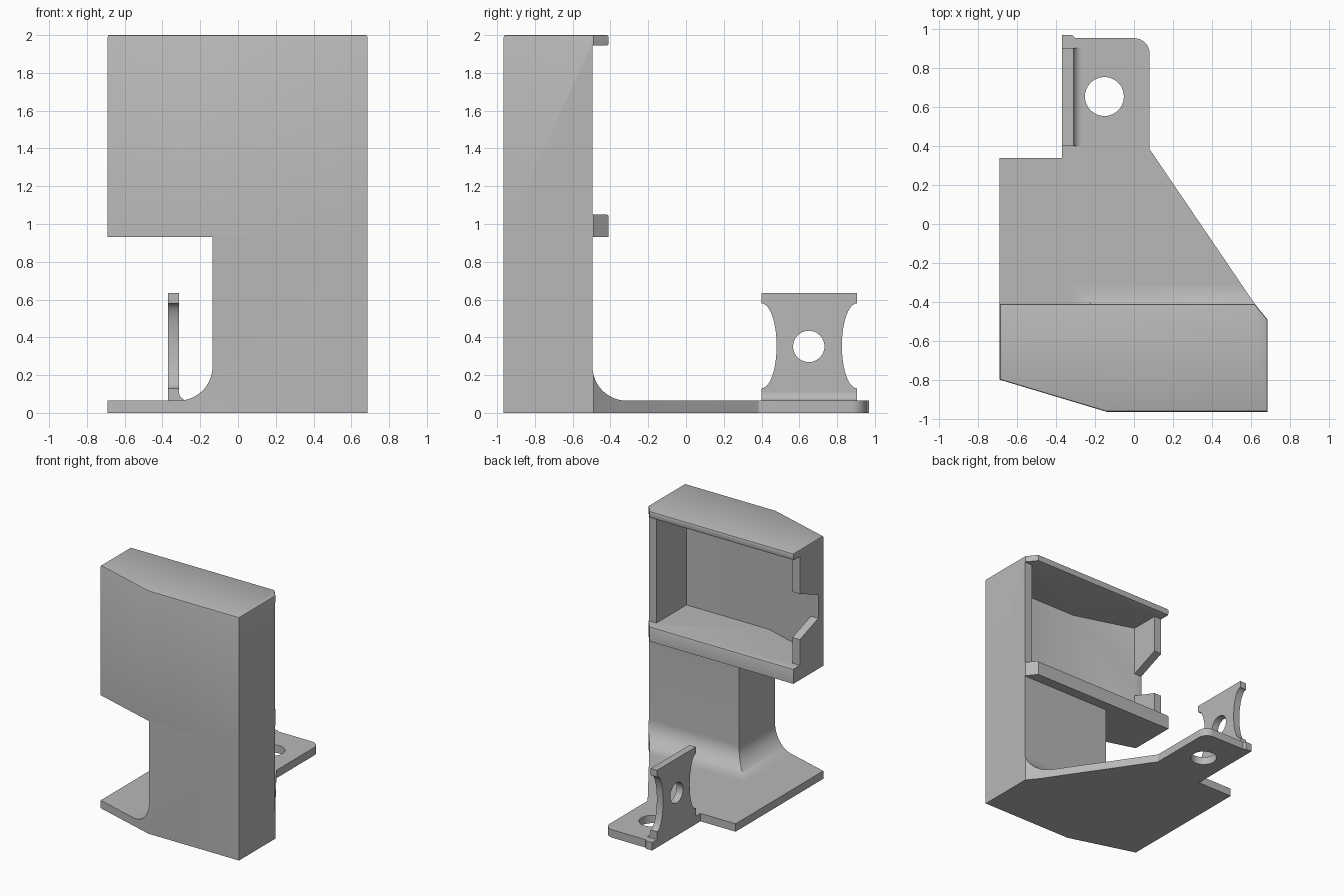
import bpy, bmesh
from math import sin, cos, pi
from mathutils import Vector

cube = bpy.data.objects.get("Cube")
if cube:
    bpy.data.objects.remove(cube, do_unlink=True)

grey = bpy.data.materials.new("plain_grey")
grey.use_nodes = True
grey.diffuse_color = (0.48, 0.48, 0.48, 1)
grey.node_tree.nodes["Principled BSDF"].inputs["Base Color"].default_value = (0.48, 0.48, 0.48, 1)


def loft(name, rings):
    """Solid skinned through a list of equal-length point rings."""
    bm = bmesh.new()
    loops = [[bm.verts.new(p) for p in ring] for ring in rings]
    n = len(loops[0])
    for a, b in zip(loops, loops[1:]):
        for i in range(n):
            j = (i + 1) % n
            bm.faces.new((a[i], a[j], b[j], b[i]))
    bm.faces.new(loops[0][::-1])
    bm.faces.new(loops[-1])
    bmesh.ops.recalc_face_normals(bm, faces=bm.faces[:])
    mesh = bpy.data.meshes.new(name)
    bm.to_mesh(mesh)
    bm.free()
    obj = bpy.data.objects.new(name, mesh)
    bpy.context.collection.objects.link(obj)
    mesh.materials.append(grey)
    return obj


def prism(name, pts, axis, lo, hi):
    """Extrude a 2D outline along x (y, z points), y (x, z) or z (x, y)."""
    place = {"x": lambda p, h: (h, p[0], p[1]),
             "y": lambda p, h: (p[0], h, p[1]),
             "z": lambda p, h: (p[0], p[1], h)}[axis]
    return loft(name, [[place(p, h) for p in pts] for h in (lo, hi)])


def arc(cx, cy, r, start, end, steps, ry=None):
    ry = r if ry is None else ry
    angles = [start + (end - start) * i / steps for i in range(steps + 1)]
    return [(cx + r * cos(a), cy + ry * sin(a)) for a in angles]


def circle(cx, cy, r):
    return arc(cx, cy, r, 0, 2 * pi, 40)[:-1]


def boolean(obj, cutter, operation="DIFFERENCE"):
    mod = obj.modifiers.new("cut", "BOOLEAN")
    mod.operation = operation
    mod.solver = "EXACT"
    mod.object = cutter
    bpy.context.view_layer.objects.active = obj
    bpy.ops.object.modifier_apply(modifier=mod.name)
    bpy.data.objects.remove(cutter, do_unlink=True)


FRONT = [(-0.69, -0.80), (-0.14, -0.965), (0.685, -0.965), (0.685, -0.49), (0.62, -0.41)]
PLATE = 0.065
FLOOR = 0.93
BACK = -0.495

# Base plate with the rounded rear tongue and its mounting hole
base_outline = (FRONT + [(0.08, 0.385)] + arc(0.0, 0.875, 0.08, 0, pi / 2, 8)
                + [(-0.30, 0.955), (-0.315, 0.97), (-0.37, 0.97), (-0.37, 0.34), (-0.69, 0.34)])
base = prism("base_plate", base_outline, "z", 0, PLATE)
boolean(base, prism("hole_cutter", circle(-0.152, 0.655, 0.1), "z", -0.1, 0.2))

# Column flaring into the plate, trimmed to the plate outline
R = 0.18
flare = [(R, 0.05)]
for i in range(13):
    t = i / 12 * pi / 2
    flare.append((R * (1 - sin(t)), PLATE + R * (1 - cos(t))))
flare.append((0, FLOOR))
column = loft("column", [[(-0.135 - d, -1.2, z), (0.9, -1.2, z),
                          (0.9, BACK + d, z), (-0.135 - d, BACK + d, z)] for d, z in flare])
boolean(column, prism("trim", base_outline, "z", -0.1, 1.2), "INTERSECT")

# Open-backed upper tray: hollow, shortened side walls, notch in one side
tray = prism("upper_tray", FRONT + [(-0.69, -0.41)], "z", FLOOR, 2.0)
cavity = [(-0.622, -0.735), (-0.13, -0.885), (0.615, -0.885), (0.615, -0.2), (-0.622, -0.2)]
boolean(tray, prism("cavity_cutter", cavity, "z", 1.05, 1.945))
boolean(tray, prism("wall_cutter", [(-1, BACK), (1, BACK), (1, 0), (-1, 0)], "z", 1.05, 1.945))
notch = [(-0.735, 1.54), (-0.735, 1.345), (-0.49, 1.26), (-0.3, 1.26), (-0.3, 1.64), (-0.49, 1.64)]
boolean(tray, prism("notch_cutter", notch, "x", -0.9, -0.5))

# Soften the lips and the top rim
bm = bmesh.new()
bm.from_mesh(tray.data)
bmesh.ops.dissolve_limit(bm, angle_limit=0.01, verts=bm.verts[:], edges=bm.edges[:])
soft = []
for e in bm.edges:
    a, b = (v.co for v in e.verts)
    rim = min(a.z, b.z) > 1.99
    lip = min(a.y, b.y) > -0.42 and abs(a.z - b.z) < 0.01 and a.z > 1.0
    if rim or lip:
        soft.append(e)
bmesh.ops.bevel(bm, geom=soft, offset=0.01, segments=2, profile=0.5, affect="EDGES", clamp_overlap=True)
bm.to_mesh(tray.data)
bm.free()

# Upright waisted tab with a hole
waist = 0.225
tab_outline = ([(0.40, PLATE - 0.01), (0.905, PLATE - 0.01)]
               + arc(0.905, 0.355, 0.08, 1.5 * pi, 0.5 * pi, 20, waist)
               + [(0.905, 0.635), (0.40, 0.635)]
               + arc(0.40, 0.355, 0.08, 0.5 * pi, -0.5 * pi, 20, waist))
tab = prism("upright_tab", tab_outline, "x", -0.37, -0.312)
boolean(tab, prism("tab_hole_cutter", circle(0.65, 0.352, 0.083), "x", -0.6, 0))

# Fillet at the foot of the tab
r = 0.045
foot = [(-0.33, PLATE - 0.01), (-0.312 + r, PLATE - 0.01)]
foot += arc(-0.312 + r, PLATE + r, r, 1.5 * pi, pi, 8) + [(-0.33, PLATE + r)]
fillet = prism("tab_fillet", foot, "y", 0.40, 0.905)

# Smooth the curves, keep edges sharp
for obj in (base, column, tray, tab, fillet):
    bpy.ops.object.select_all(action="DESELECT")
    obj.select_set(True)
    bpy.context.view_layer.objects.active = obj
    bpy.ops.object.shade_smooth_by_angle(angle=0.5)
